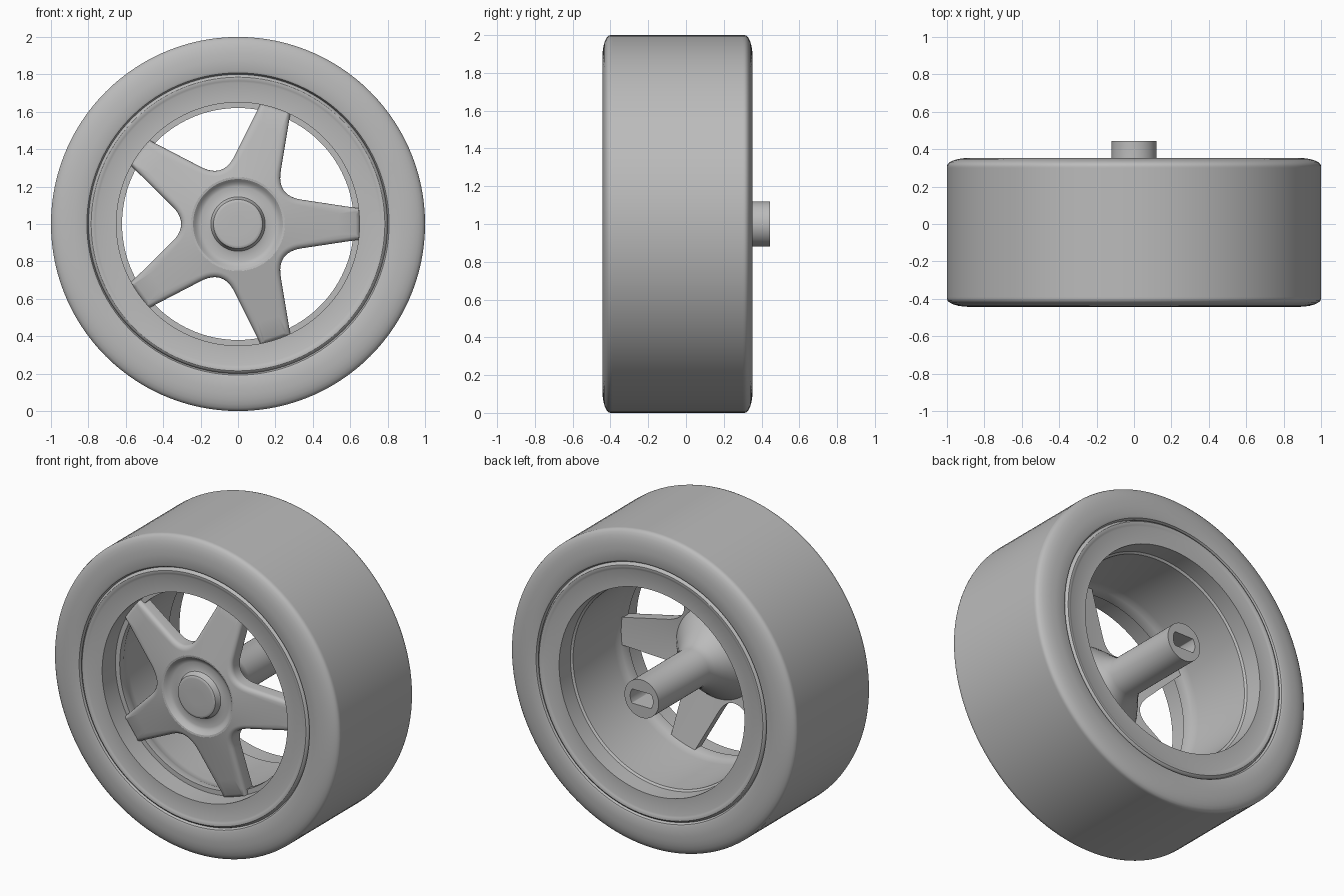
import bpy
import bmesh
from math import sin, cos, pi, radians, atan2, hypot
from mathutils import Vector

if "Cube" in bpy.data.objects:
    bpy.data.objects.remove(bpy.data.objects["Cube"], do_unlink=True)

SEGMENTS = 120
SPOKES = 5
AXIS_Z = 1.0

grey = bpy.data.materials.new("plain_grey")
grey.use_nodes = True
grey.diffuse_color = (0.5, 0.5, 0.5, 1)
grey.node_tree.nodes["Principled BSDF"].inputs["Base Color"].default_value = grey.diffuse_color


def circle(radius):
    """Outline of a circle as (x, z) points."""
    return [(radius * cos(2 * pi * i / SEGMENTS), radius * sin(2 * pi * i / SEGMENTS))
            for i in range(SEGMENTS)]


def loft(name, rings, closed=False, cap_end=False, angle=32):
    """Skin a list of (outline, y) rings; y may be a function of radius."""
    bm = bmesh.new()
    loops = [[bm.verts.new((x, y(hypot(x, z)) if callable(y) else y, z + AXIS_Z))
              for x, z in outline] for outline, y in rings]
    pairs = list(zip(loops, loops[1:]))
    if closed:
        pairs.append((loops[-1], loops[0]))
    for a, b in pairs:
        for i in range(len(a)):
            j = (i + 1) % len(a)
            bm.faces.new((a[i], a[j], b[j], b[i]))
    if cap_end:
        bm.faces.new(loops[-1])
    bmesh.ops.recalc_face_normals(bm, faces=bm.faces)
    mesh = bpy.data.meshes.new(name)
    bm.to_mesh(mesh)
    bm.free()
    mesh.materials.append(grey)
    mesh.shade_smooth()
    mesh.set_sharp_from_angle(angle=radians(angle))
    obj = bpy.data.objects.new(name, mesh)
    bpy.context.collection.objects.link(obj)


def lathe(name, profile, **options):
    loft(name, [(circle(r), y) for r, y in profile], **options)


def shoulder(y_face, y_side):
    """Rounded tyre shoulder from the sidewall out to the tread."""
    return [(0.88 + 0.12 * sin(t * pi / 12), y_side + (y_face - y_side) * cos(t * pi / 12))
            for t in range(7)]


# Tyre with rounded shoulders and a flat tread
FRONT, BACK = -0.443, 0.353
tyre = [(0.80, FRONT + 0.02), (0.808, FRONT + 0.005), (0.82, FRONT)]
tyre += shoulder(FRONT, -0.40) + [(1, -0.39), (1, 0.30)]
tyre += shoulder(BACK, 0.31)[::-1]
tyre += [(0.82, BACK), (0.808, BACK - 0.005), (0.80, BACK - 0.02)]
lathe("tyre", tyre, closed=True)

# Rim: flat face rings with rounded edges, front seat for the spokes, open barrel
edge = [(0.65, 0.01), (0.755, 0.01), (0.765, 0.006), (0.775, 0.002), (0.785, 0.002),
        (0.793, 0.007), (0.80, 0.02)]
rim = [(r, FRONT + d) for r, d in edge]
rim += [(r, BACK - d) for r, d in reversed(edge)]
rim += [(0.65, 0.23), (0.638, 0.22), (0.638, -0.19), (0.635, -0.215), (0.628, -0.24),
        (0.62, -0.26), (0.62, -0.30), (0.65, -0.30)]
lathe("rim", rim, closed=True)


def star_outline():
    """Five tapered spokes joined by rounded valleys."""
    half = pi / SPOKES
    fold = 2 * half

    def next_spoke(p):
        """Mirror a point across the valley line onto the next spoke."""
        return Vector((p.x * cos(fold) + p.y * sin(fold), p.x * sin(fold) - p.y * cos(fold)))

    tip = Vector((0.652, 0.083))
    start = Vector((0.34, 0.13))
    valley = Vector((0.256 * cos(half), 0.256 * sin(half)))
    end = next_spoke(start)
    piece = [Vector((tip.x, tip.y * k / 3)) for k in range(-3, 4)]
    piece += [tip.lerp(start, k / 6) for k in range(1, 6)]
    piece += [start * (1 - t) ** 2 + valley * 2 * t * (1 - t) + end * t * t
              for t in (k / 12 for k in range(13))]
    piece += [end.lerp(next_spoke(tip), k / 6) for k in range(1, 6)]
    points = []
    for s in range(SPOKES):
        c, d = cos(s * fold), sin(s * fold)
        points += [(p.x * c - p.y * d, p.x * d + p.y * c) for p in piece]
    return points


def inset(outline, amount):
    """Shift each point inward along the outline's local normal."""
    result = []
    for i, (x, z) in enumerate(outline):
        (ax, az), (bx, bz) = outline[i - 1], outline[(i + 1) % len(outline)]
        tx, tz = bx - ax, bz - az
        length = hypot(tx, tz)
        result.append((x - tz / length * amount, z + tx / length * amount))
    return result


def round_core(outline, radius):
    """Circle whose points follow the angles of the outline."""
    return [(radius * cos(atan2(z, x)), radius * sin(atan2(z, x))) for x, z in outline]


def blend(a, b, t):
    return [(p[0] + (q[0] - p[0]) * t, p[1] + (q[1] - p[1]) * t) for p, q in zip(a, b)]


def dish(offset):
    """Spokes lean back from hub to rim."""
    return lambda r: -0.405 + offset + 0.2 * max(r - 0.25, 0)


# Star of spokes with softened front edges
star = star_outline()
core = round_core(star, 0.25)
crown = inset(star, 0.022)
rings = [(blend(core, crown, k / 4), dish(0)) for k in range(5)]
rings += [(inset(star, 0.009), dish(0.005)), (inset(star, 0.002), dish(0.014)),
          (star, dish(0.025)), (star, dish(0.085)), (core, dish(0.085))]
loft("spoke_star", rings, angle=40)

# Sunken hub bowl with a raised centre cap
lathe("hub_bowl", [
    (0.252, -0.405), (0.24, -0.403), (0.228, -0.392), (0.215, -0.38), (0.20, -0.376),
    (0.155, -0.376), (0.145, -0.38), (0.139, -0.39), (0.135, -0.405),
    (0.131, -0.414), (0.124, -0.418), (0.115, -0.419), (0.05, -0.419)],
    cap_end=True)

# Rear hub flare and axle sleeve with a double-flat bore
bore = [(x, max(-0.045, min(0.045, z))) for x, z in circle(0.08)]
sleeve = [(0.30, -0.33), (0.24, -0.25), (0.19, -0.19), (0.155, -0.14),
          (0.132, -0.10), (0.12, -0.06), (0.12, 0.445)]
loft("axle_sleeve", [(circle(r), y) for r, y in sleeve] + [(bore, 0.445), (bore, 0.12)],
     cap_end=True)
